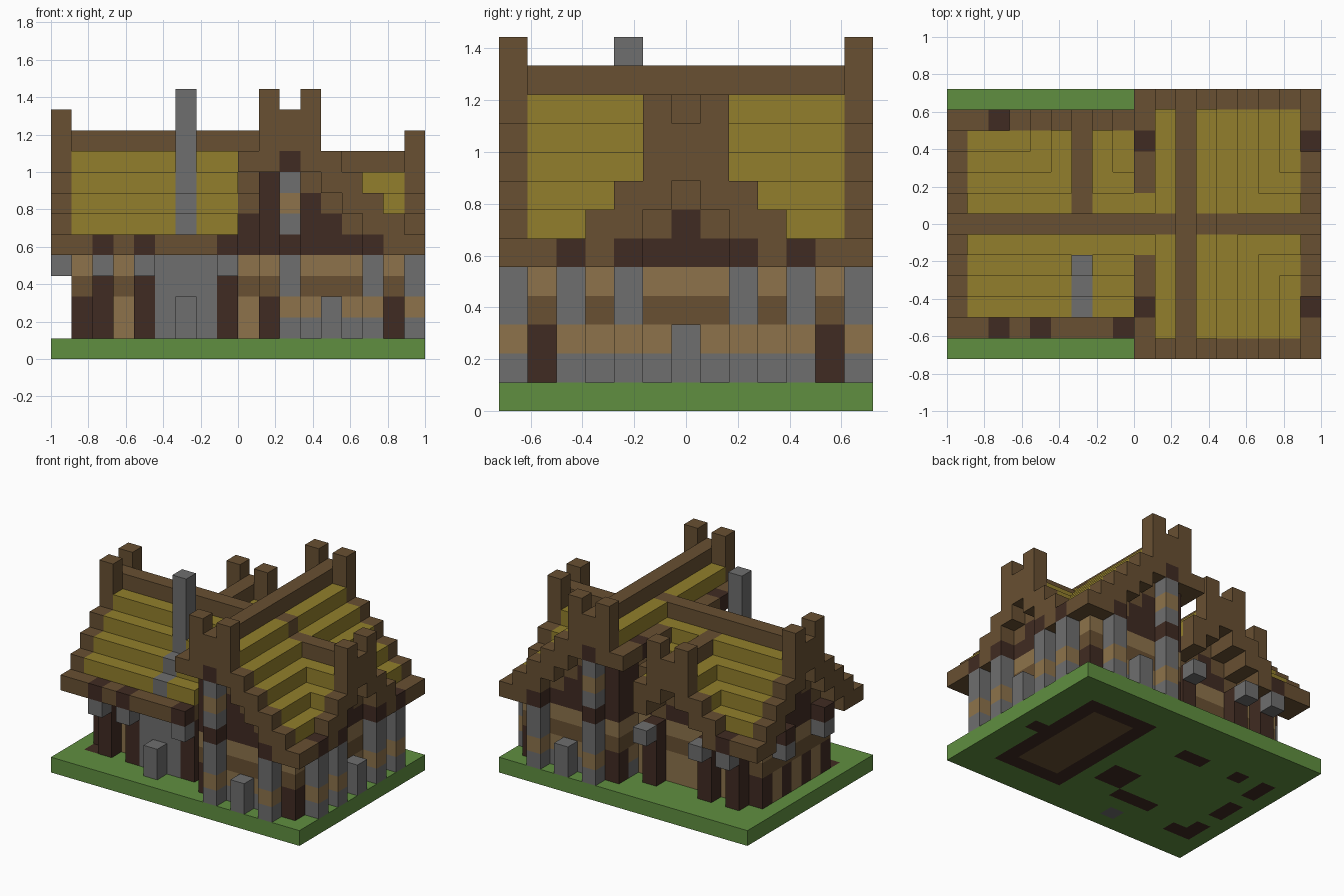
import bpy, bmesh
from mathutils import Vector

cube = bpy.data.objects.get("Cube")
if cube:
    bpy.data.objects.remove(cube)

# Block grid: 18 wide, 13 deep, 13 high
U = 1 / 9
NX, NY = 18, 13
COLOURS = {
    "grass": (0.117, 0.275, 0.051),
    "timber": (0.138, 0.080, 0.032),
    "plank": (0.266, 0.171, 0.070),
    "stone": (0.156, 0.156, 0.156),
    "dark_wood": (0.051, 0.024, 0.016),
    "thatch": (0.287, 0.212, 0.025),
}
MATS = {}
for name, rgb in COLOURS.items():
    m = bpy.data.materials.new(name)
    m.use_nodes = True
    m.diffuse_color = (*rgb, 1)
    bsdf = next(n for n in m.node_tree.nodes if n.type == 'BSDF_PRINCIPLED')
    bsdf.inputs["Base Color"].default_value = (*rgb, 1)
    bsdf.inputs["Roughness"].default_value = 0.9
    MATS[name] = m

cells = {}   # block position -> (part, colour)


def put(part, colour, xs, ys, zs, over=True):
    """Fill a box of blocks; each axis is one index or an iterable."""
    axes = [[a] if isinstance(a, int) else list(a) for a in (xs, ys, zs)]
    for i in axes[0]:
        for j in axes[1]:
            for k in axes[2]:
                if over or (i, j, k) not in cells:
                    cells[i, j, k] = (part, colour)


def span(a, b):
    return range(a, b + 1)


def both(j):
    """A front row and its mirror at the back."""
    return {j, NY - 1 - j}


# Roof height of the main hall, two side wings and the back dormer
def height(i, j):
    d, hs = abs(j - 6), []
    if i >= 9:
        hs.append(11 - abs(i - 11))
    if i <= 10 and d <= 5:
        hs.append(10 - d)
    if i >= 11 and d <= 4:
        hs.append(9 - d)
    if 2 <= i <= 9 and 7 <= j <= 11:
        hs.append(9 - abs(i - 6))
    return max(hs) if hs else None


def roof_colour(i, j):
    d = abs(j - 6)
    if i == 6 and 2 <= j <= 4:
        return "stone"
    trim = (i in (0, 11, 17) or d in (0, 6) or (i == 6 and j > 6)
            or (i == 9 and d >= 2) or (i < 9 and d == 5))
    return "timber" if trim else "thatch"


# Ground slab with sunken floor patches
put("ground", "grass", range(NX), range(NY), 0)
put("ground", "dark_wood", span(11, 15), span(2, 10), 0)
put("ground", "dark_wood", 16, 6, 0)
put("ground", "timber", span(12, 14), span(3, 9), 0)
for xs, ys in ((span(1, 2), 2), (1, 3), (1, span(5, 6)), (1, span(8, 9)), (3, 9),
               (span(6, 7), 9), (span(5, 7), 3), (span(8, 9), span(4, 5))):
    put("ground", "dark_wood", xs, ys, 0)
put("ground", "stone", 6, 1, 0)

# Roof: visible layer plus a timber layer under it
for i in range(NX):
    for j in range(NY):
        h = height(i, j)
        if h is None:
            continue
        put("roof", roof_colour(i, j), i, j, h)
        if h > 5 and not (i == 9 and abs(j - 6) >= 2):
            put("roof", "timber", i, j, h - 1)

# Paired horns on every gable
for j in both(0):
    put("gable_horns", "timber", (10, 12), j, (11, 12))
put("gable_horns", "timber", 0, (5, 7), (10, 11))
put("gable_horns", "timber", 17, (5, 7), (9, 10))
put("gable_horns", "timber", (5, 7), 11, (9, 10))


# Walls: banded courses below, dark gable infill above
def wall(part, i, j, base, corner=False):
    low = ("dark_wood",) * 2 if corner else base
    for k, c in enumerate((*low, "timber", "plank"), 1):
        put(part, c, i, j, k, over=False)
    top = height(i, j) - 2
    for k in span(5, top):
        trim = k == top and i != 10
        put(part, "timber" if trim else "dark_wood", i, j, k, over=False)


HALL, WING = ("stone", "plank"), ("plank", "plank")
for i in span(10, 16):
    for j in both(1):
        wall("hall_walls", i, j, HALL, i in (10, 16))
for j in span(2, 10):
    wall("hall_walls", 16, j, HALL)
for j in (2, 10):
    wall("hall_walls", 10, j, HALL)
for i in span(1, 9):
    for j in both(3):
        wall("wing_walls", i, j, WING, i == 1)
for j in span(4, 8):
    wall("wing_walls", 1, j, WING, j in (5, 7))


# Banded hall posts with a dark beam end
def post(i, j, top=5):
    for k in span(1, top):
        c = "dark_wood" if k in (5, top) else "plank" if k in (2, 7) else "stone"
        put("posts", c, i, j, k)


for j in both(0):
    post(11, j, 9)
    post(15, j)
for j in (2, 4, 8, 10):
    post(17, j)

# Wing posts with stone brackets under the eaves
for i in (2, 4, 8):
    for j in both(2):
        put("wing_posts", "dark_wood", i, j, span(1, 4))
    for j in both(1):
        put("eave_brackets", "stone", i, j, 4)
        if j == 1 or i == 2:
            put("eave_brackets", "dark_wood", i, j, 5)
put("eave_brackets", "stone", 0, (4, 8), 4)
put("eave_brackets", "dark_wood", 0, (4, 8), 5)

# Beam ends set in the hall eaves
put("beam_ends", "dark_wood", 9, (2, 10), 9)

# Fireplace and chimney
put("fireplace", "stone", span(5, 7), 2, span(1, 4))
put("chimney", "stone", 6, 4, span(5, 12))

# Stone blocks standing outside
put("stone_blocks", "stone", 6, 1, (1, 2))
put("stone_blocks", "stone", 13, (0, 12), (1, 2))
put("stone_blocks", "stone", 17, 6, (1, 2))

# Turn each part into one mesh made of its exposed block faces
DIRS = [Vector(s * (a == n) for a in range(3)) for n in range(3) for s in (-1, 1)]
names = list(COLOURS)
for part in sorted({p for p, _ in cells.values()}):
    bm = bmesh.new()
    points = {}

    def vert(p):
        key = tuple(round(2 * c) for c in p)
        if key not in points:
            points[key] = bm.verts.new(((p.x - NX / 2) * U, (p.y - NY / 2) * U, p.z * U))
        return points[key]

    for pos, (owner, colour) in cells.items():
        if owner != part:
            continue
        centre = Vector(pos) + Vector((0.5, 0.5, 0.5))
        for d in DIRS:
            if tuple(int(c) for c in Vector(pos) + d) in cells:
                continue
            u = Vector((d.y, d.z, d.x))
            v = d.cross(u)
            corners = [centre + (d + u * a + v * b) / 2
                       for a, b in ((-1, -1), (1, -1), (1, 1), (-1, 1))]
            face = bm.faces.new([vert(p) for p in corners])
            face.material_index = names.index(colour)
    mesh = bpy.data.meshes.new(part)
    bm.to_mesh(mesh)
    bm.free()
    for n in names:
        mesh.materials.append(MATS[n])
    bpy.context.scene.collection.objects.link(bpy.data.objects.new(part, mesh))
